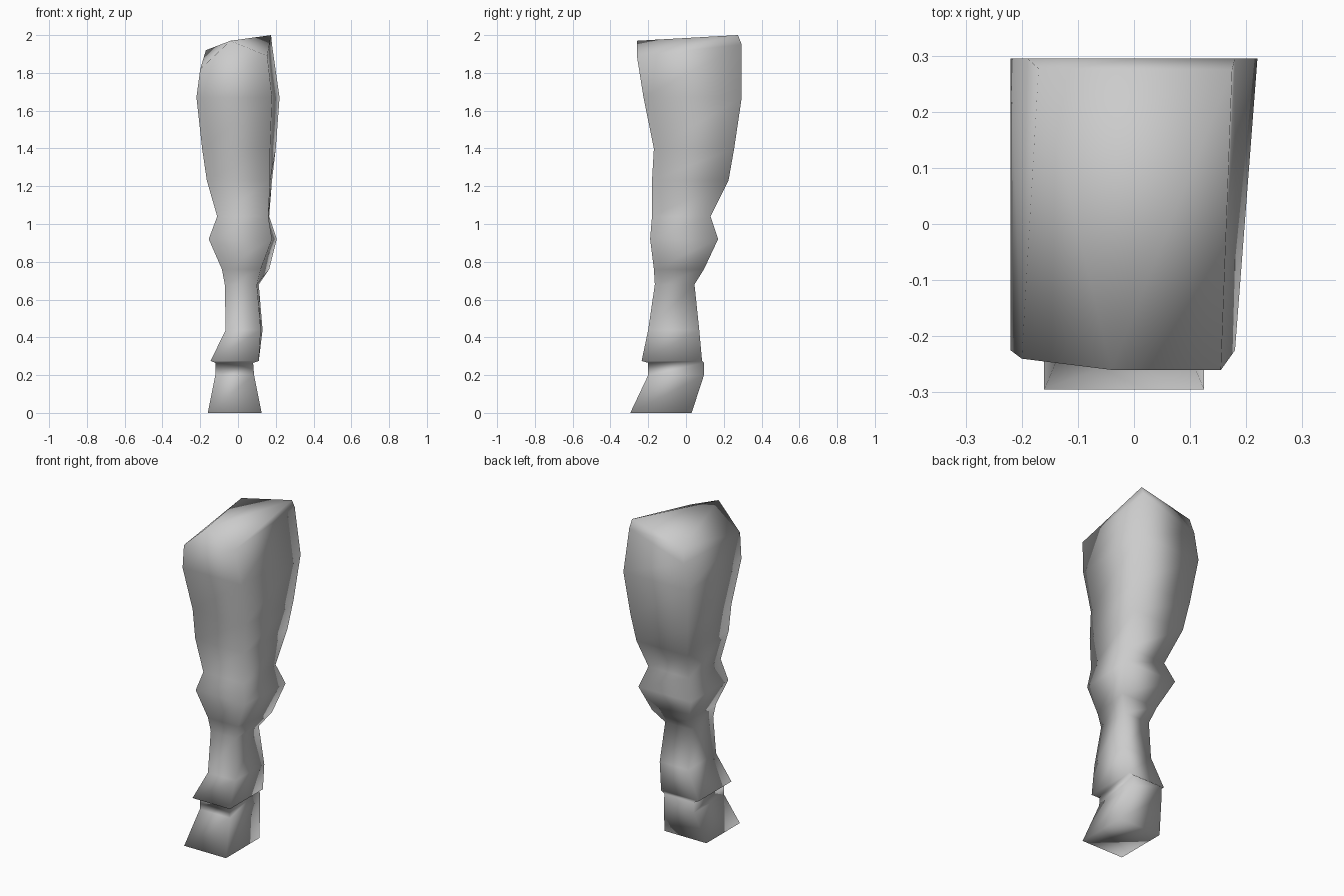
import bpy, bmesh

# Ring corners: z, left x, front-right x, back-right x, front y, back y
RINGS = [
    (0.00, -0.16, 0.125, 0.125, -0.295, 0.03),
    (0.20, -0.12, 0.085, 0.085, -0.20, 0.095),
    (0.265, -0.12, 0.08, 0.08, -0.20, 0.095),
    (0.275, -0.145, 0.11, 0.11, -0.235, 0.085),
    (0.44, -0.065, 0.12, 0.13, -0.20, 0.07),
    (0.68, -0.07, 0.10, 0.11, -0.165, 0.045),
    (0.76, -0.085, 0.12, 0.165, -0.17, 0.095),
    (0.92, -0.155, 0.18, 0.205, -0.19, 0.17),
    (1.04, -0.11, 0.16, 0.165, -0.18, 0.13),
    (1.23, -0.165, 0.17, 0.18, -0.18, 0.225),
    (1.40, -0.19, 0.17, 0.20, -0.17, 0.255),
    (1.67, -0.22, 0.18, 0.22, -0.225, 0.295),
]

bm = bmesh.new()


def ring_verts(coords):
    return [bm.verts.new(c) for c in coords]


def bridge(a, b):
    for i in range(4):
        j = (i + 1) % 4
        bm.faces.new((a[i], a[j], b[j], b[i]))


# Hoof, shin, knee and thigh as one four-sided loft
rings = []
for z, xl, xf, xb, yf, yb in RINGS:
    rings.append(ring_verts([(xl, yf, z), (xf, yf, z), (xb, yb, z), (xl, yb, z)]))

# Uneven shoulder ring
rings.append(ring_verts([(-0.20, -0.24, 1.82), (0.155, -0.26, 1.89),
                         (0.18, 0.295, 1.95), (-0.19, 0.295, 1.83)]))
for a, b in zip(rings, rings[1:]):
    bridge(a, b)
bm.faces.new(rings[0][::-1])

# Slanted cap with a raised front point
fl, fr, br, bl = rings[-1]
fm, tr, tl = ring_verts([(-0.04, -0.26, 1.97), (0.175, 0.275, 2.0),
                         (-0.17, 0.277, 1.92)])
for f in ((fl, fr, fm), (fr, tr, fm), (fr, br, tr), (br, bl, tl, tr),
          (bl, fl, tl), (fl, fm, tl), (fm, tr, tl)):
    bm.faces.new(f)

bmesh.ops.recalc_face_normals(bm, faces=bm.faces)
for f in bm.faces:
    f.smooth = True
mesh = bpy.data.meshes.new("hoofed_leg")
bm.to_mesh(mesh)
bm.free()
leg = bpy.data.objects.new("hoofed_leg", mesh)
bpy.context.collection.objects.link(leg)
